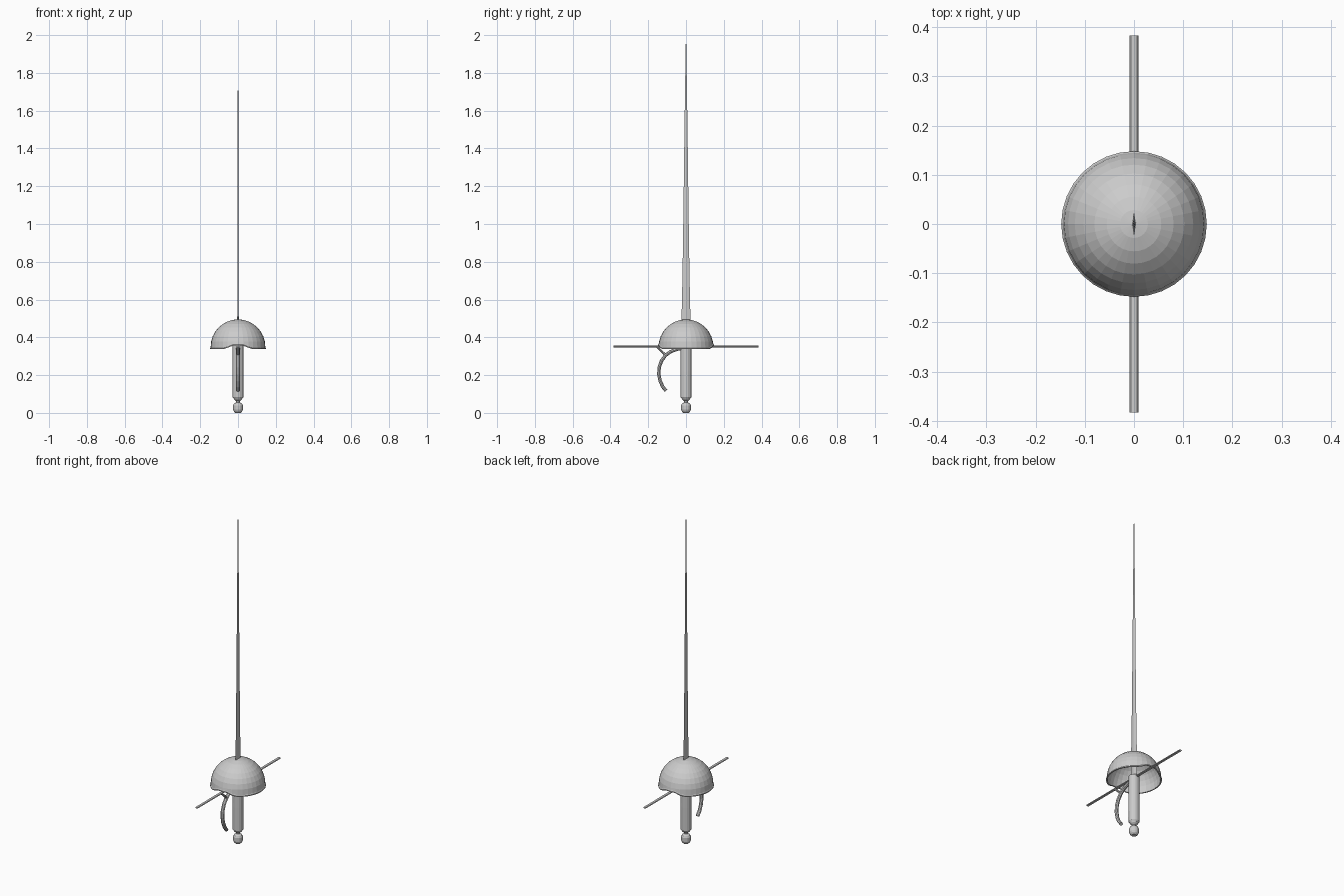
import bpy, bmesh, math
from mathutils import Vector

if "Cube" in bpy.data.objects:
    bpy.data.objects.remove(bpy.data.objects["Cube"])


def finish(name, bm):
    bmesh.ops.recalc_face_normals(bm, faces=bm.faces)
    me = bpy.data.meshes.new(name)
    bm.to_mesh(me)
    bm.free()
    ob = bpy.data.objects.new(name, me)
    bpy.context.collection.objects.link(ob)
    return ob


def loft(name, rings, closed=False):
    """Bridge a list of equal-sized rings; cap the ends unless closed."""
    bm = bmesh.new()
    vr = [[bm.verts.new(p) for p in r] for r in rings]
    pairs = list(zip(vr, vr[1:])) + ([(vr[-1], vr[0])] if closed else [])
    n = len(vr[0])
    for a, b in pairs:
        for i in range(n):
            j = (i + 1) % n
            bm.faces.new((a[i], a[j], b[j], b[i]))
    if not closed:
        bm.faces.new(vr[0])
        bm.faces.new(vr[-1])
    return finish(name, bm)


def circle(r, z, n):
    return [(r * math.cos(2 * math.pi * i / n), r * math.sin(2 * math.pi * i / n), z)
            for i in range(n)]


def lathe(name, profile, n):
    return loft(name, [circle(r, z, n) for r, z in profile])


def bar(name, path, hx, hn, n=8):
    """Sweep an oval section along a (y, z) path."""
    rings = []
    for k, (y, z) in enumerate(path):
        a, b = path[max(k - 1, 0)], path[min(k + 1, len(path) - 1)]
        t = Vector((0, b[0] - a[0], b[1] - a[1])).normalized()
        nrm = Vector((0, -t.z, t.y))
        rings.append([Vector((hx * math.cos(2 * math.pi * i / n), y, z))
                      + nrm * hn * math.sin(2 * math.pi * i / n) for i in range(n)])
    return loft(name, rings)


# Diamond-section blade tapering to a point
blade = [(0.36, 0.004, 0.025), (0.50, 0.004, 0.025), (0.57, 0.0038, 0.0215),
         (0.86, 0.003, 0.0165), (1.15, 0.0024, 0.0125), (1.43, 0.0018, 0.009),
         (1.72, 0.0013, 0.005), (2.0, 0.0004, 0.0006)]
loft("blade", [[(x, 0, z), (0, y, z), (-x, 0, z), (0, -y, z)] for z, x, y in blade])

# Grip and pommel
lathe("grip", [(0.024, 0.076), (0.029, 0.084), (0.030, 0.22), (0.029, 0.36)], 16)
lathe("pommel", [(0.014, 0.0), (0.022, 0.008), (0.026, 0.018), (0.026, 0.040),
                 (0.021, 0.050), (0.010, 0.056), (0.010, 0.062),
                 (0.020, 0.070), (0.024, 0.078)], 16)

# Hollow cup guard with a flared rim, notched front and back for the crossguard
N, R, Z0, T = 32, 0.145, 0.35, 0.004


def rim_lift(p):
    d = abs(p[0])
    return 0.018 * max(0.0, min(1.0, (0.07 - d) / 0.04))


def cup_ring(r, z, rim=False):
    return [(x, y, zz + (rim_lift((x, y)) if rim else 0)) for x, y, zz in circle(r, z, N)]


steps = [math.radians(90 * k / 8) for k in range(1, 8)]
outer = [cup_ring(R * math.cos(a), Z0 + R * math.sin(a)) for a in reversed(steps)]
inner = [cup_ring((R - T) * math.cos(a), Z0 + (R - T) * math.sin(a)) for a in steps]
rim = [cup_ring(R, 0.347, True), cup_ring(0.148, 0.343, True), cup_ring(0.148, 0.338, True),
       cup_ring(R - T, 0.338, True), cup_ring(R - T, 0.346, True)]
loft("cup_guard", [circle(0.004, Z0 + R, N)] + outer + rim + inner
     + [circle(0.004, Z0 + R - T, N)])

# Straight crossguard through the cup
bar("crossguard", [(-0.383, 0.352), (0.383, 0.352)], 0.009, 0.0045)

# Curved finger guard and the short strut tying it to the crossguard
bar("finger_guard", [(-0.01, 0.342), (-0.045, 0.338), (-0.080, 0.325), (-0.108, 0.305),
                     (-0.130, 0.275), (-0.142, 0.240), (-0.144, 0.205), (-0.137, 0.170),
                     (-0.124, 0.140), (-0.106, 0.117)], 0.011, 0.009)
bar("finger_guard_strut", [(-0.154, 0.350), (-0.106, 0.304)], 0.009, 0.006)
